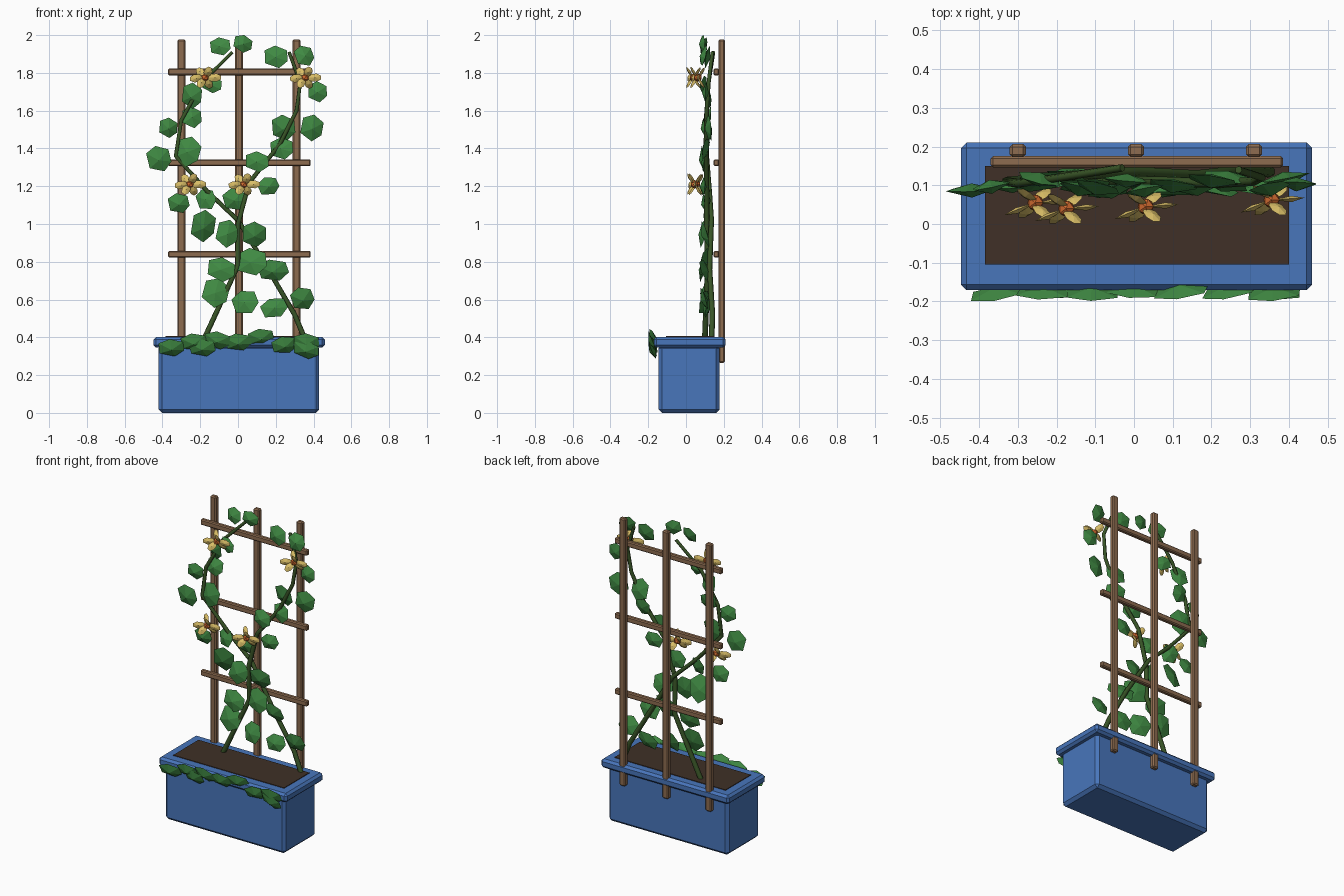
import bpy, bmesh, math, random
from mathutils import Euler, Matrix

if "Cube" in bpy.data.objects:
    bpy.data.objects.remove(bpy.data.objects["Cube"])

random.seed(4)


def material(name, rgb):
    m = bpy.data.materials.new(name)
    m.diffuse_color = (*rgb, 1)
    m.use_nodes = True
    m.node_tree.nodes["Principled BSDF"].inputs["Base Color"].default_value = m.diffuse_color
    return m


BLUE = material("blue_glaze", (0.065, 0.18, 0.50))
SOIL = material("soil", (0.05, 0.03, 0.02))
WOOD = material("wood", (0.27, 0.15, 0.08))
GREEN = material("leaf_green", (0.05, 0.25, 0.055))
STEM = material("stem_green", (0.04, 0.09, 0.02))
PETAL = material("petal_yellow", (0.72, 0.53, 0.14))
ORANGE = material("flower_orange", (0.65, 0.15, 0.03))


def add(name, mesh, mat):
    if not mesh.materials:
        mesh.materials.append(mat)
    ob = bpy.data.objects.new(name, mesh)
    bpy.context.collection.objects.link(ob)
    return ob


def box(name, x, y, z, mat, bevel=0.0):
    """Chamfered box from (min, max) ranges."""
    bm = bmesh.new()
    bmesh.ops.create_cube(bm, size=1)
    for v in bm.verts:
        v.co = [r[0] + (c + 0.5) * (r[1] - r[0]) for r, c in zip((x, y, z), v.co)]
    if bevel:
        bmesh.ops.bevel(bm, geom=bm.edges[:], offset=bevel, segments=1, affect='EDGES')
    me = bpy.data.meshes.new(name)
    bm.to_mesh(me)
    bm.free()
    return add(name, me, mat)


def blade_mesh(name, outline, front, back, shift=0.0):
    """Flat outline in xz with a raised centre on both sides."""
    bm = bmesh.new()
    ring = [bm.verts.new((a, 0, b)) for a, b in outline]
    f = bm.verts.new((0, -front, shift))
    k = bm.verts.new((0, back, shift))
    for i, v in enumerate(ring):
        w = ring[(i + 1) % len(ring)]
        bm.faces.new((v, w, f))
        bm.faces.new((w, v, k))
    bmesh.ops.recalc_face_normals(bm, faces=bm.faces[:])
    me = bpy.data.meshes.new(name)
    bm.to_mesh(me)
    bm.free()
    return me


# Planter
box("planter_body", (-0.42, 0.43), (-0.145, 0.178), (0, 0.36), BLUE, 0.018)
box("planter_rim", (-0.447, 0.46), (-0.17, 0.21), (0.345, 0.402), BLUE, 0.014)
box("soil_bed", (-0.385, 0.40), (-0.105, 0.15), (0.36, 0.406), SOIL)

# Trellis
for i, x in enumerate((-0.30, 0.005, 0.31)):
    box(f"trellis_post_{i+1}", (x - 0.021, x + 0.021), (0.173, 0.206), (0.265, 1.977), WOOD, 0.007)
for i, z in enumerate((0.84, 1.324, 1.805)):
    box(f"trellis_rail_{i+1}", (-0.37, 0.385), (0.146, 0.175), (z - 0.018, z + 0.018), WOOD, 0.006)


# Vine stems
def stem(name, pts):
    cu = bpy.data.curves.new(name, 'CURVE')
    cu.dimensions = '3D'
    cu.bevel_depth = 0.014
    cu.bevel_resolution = 1
    cu.use_fill_caps = True
    sp = cu.splines.new('POLY')
    sp.points.add(len(pts) - 1)
    for i, (p, c) in enumerate(zip(sp.points, pts)):
        p.co = (*c, 1)
        p.radius = 1.1 - 0.4 * i / (len(pts) - 1)
    cu.materials.append(STEM)
    bpy.context.collection.objects.link(bpy.data.objects.new(name, cu))


stem("vine_stem_left", [(-0.18, 0.10, 0.39), (0, 0.115, 0.78), (0.0, 0.11, 1.0), (0.06, 0.11, 1.22),
                        (0.22, 0.105, 1.42), (0.31, 0.11, 1.60), (0.33, 0.12, 1.75), (0.27, 0.14, 1.91)])
stem("vine_stem_right", [(0.355, 0.135, 0.39), (0.30, 0.14, 0.52), (0.16, 0.125, 0.76), (0.0, 0.135, 1.02),
                         (-0.16, 0.125, 1.17), (-0.33, 0.11, 1.36), (-0.30, 0.105, 1.55),
                         (-0.19, 0.12, 1.75), (-0.03, 0.145, 1.91)])

# Leaves: x, z, half width, half height
LEAF = blade_mesh("leaf", [(0.3, -1), (0.95, -0.35), (0.85, 0.6), (-0.1, 1), (-0.9, 0.55), (-0.8, -0.6)],
                  0.3, 0.22, -0.1)
climbing = [
    (-0.095, 1.94, .06, .05), (0.025, 1.955, .055, .046), (0.20, 1.885, .068, .06), (0.35, 1.89, .054, .058),
    (-0.245, 1.68, .058, .07), (-0.37, 1.51, .054, .053), (-0.245, 1.565, .056, .058), (0.23, 1.40, .068, .06),
    (0.24, 1.51, .068, .07), (0.39, 1.51, .065, .07), (0.42, 1.70, .055, .055), (-0.14, 1.74, .06, .045),
    (-0.42, 1.345, .068, .07), (-0.265, 1.385, .07, .08), (0.10, 1.33, .068, .055), (-0.315, 1.11, .06, .055),
    (-0.17, 1.13, .055, .06), (-0.02, 1.13, .065, .06), (0.16, 1.20, .06, .05), (-0.185, 0.99, .07, .088),
    (-0.058, 0.95, .064, .075), (0.085, 0.945, .07, .07), (0.07, 0.80, .09, .075), (0.185, 0.755, .09, .06),
    (-0.09, 0.76, .08, .065), (-0.12, 0.637, .075, .08), (0.037, 0.585, .075, .068), (0.19, 0.555, .075, .055),
    (0.34, 0.605, .065, .065)]
for i, (x, z, w, h) in enumerate(climbing):
    ob = add(f"climbing_leaf_{i+1}", LEAF, GREEN)
    ob.location = (x, 0.105 + random.uniform(-0.018, 0.018), z)
    ob.scale = (w, 0.07, h)
    ob.rotation_euler = (random.uniform(-.3, .3), random.uniform(-.35, .35), random.uniform(-.3, .3))

# Leaves spilling over the front of the rim
spill = [(-0.355, 0.345), (-0.235, 0.375), (-0.19, 0.345), (-0.11, 0.385), (0.0, 0.375), (0.12, 0.40),
         (0.245, 0.36), (0.36, 0.335), (0.36, 0.375)]
for i, (x, z) in enumerate(spill):
    ob = add(f"spilling_leaf_{i+1}", LEAF, GREEN)
    ob.location = (x, -0.172 - random.uniform(0, 0.008), z)
    ob.scale = (0.075, 0.07, 0.05)
    ob.rotation_euler = (0.4, random.uniform(-.2, .2), random.uniform(-.15, .15))

# Flowers: petals alternate leaning forward and back around a round centre
PETAL_MESH = blade_mesh("petal", [(0, 0), (0.019, 0.03), (0.021, 0.065), (0.01, 0.09),
                                  (-0.01, 0.09), (-0.021, 0.065), (-0.019, 0.03)], 0.009, 0.007, 0.055)
bm = bmesh.new()
bmesh.ops.create_icosphere(bm, subdivisions=1, radius=0.023)
CENTRE = bpy.data.meshes.new("flower_centre")
bm.to_mesh(CENTRE)
bm.free()
for n, c in enumerate([(-0.175, 0.04, 1.775), (0.355, 0.062, 1.775), (-0.255, 0.055, 1.21), (0.03, 0.045, 1.21)]):
    add(f"flower_centre_{n+1}", CENTRE, ORANGE).location = c
    for j, (spin, lean) in enumerate([(90, -4), (28, 32), (-40, -30), (-95, 22), (-145, 32), (150, -30)]):
        ob = add(f"flower_{n+1}_petal_{j+1}", PETAL_MESH, PETAL)
        rot = Euler((0, math.radians(spin), 0)).to_matrix() @ Euler((math.radians(lean), 0, 0)).to_matrix()
        ob.matrix_world = Matrix.Translation(c) @ rot.to_4x4() @ Matrix.Diagonal((1, 1, 0.95 if j in (0, 3) else 0.8, 1))
